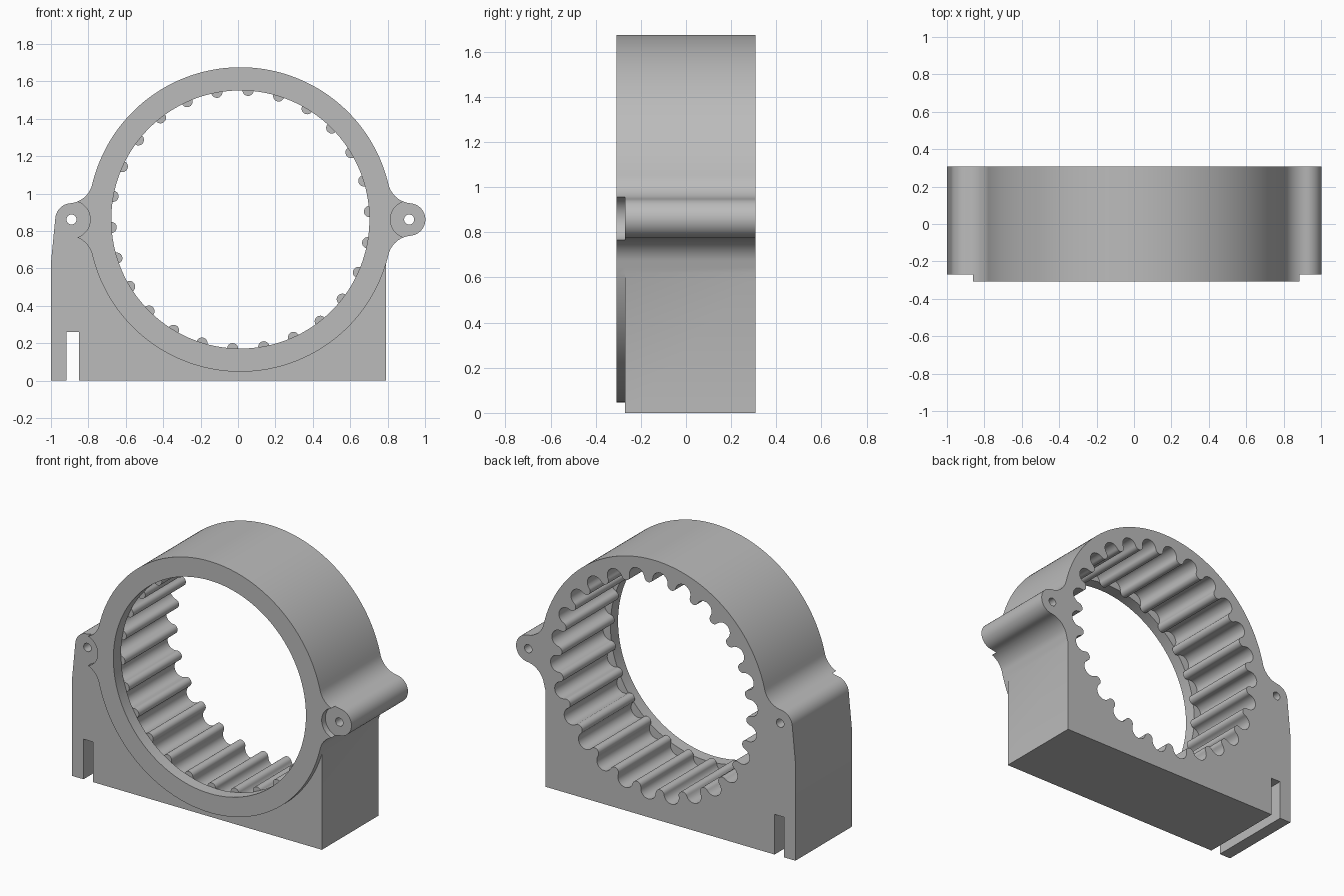
import bpy, bmesh, math
from math import cos, sin, pi, radians

if "Cube" in bpy.data.objects:
    bpy.data.objects.remove(bpy.data.objects["Cube"])

CX, CZ = 0.0125, 0.861          # ring axis
R_OUT, R_LIP = 0.814, 0.69
EAR, EAR_R, FILLET = 0.9025, 0.087, 0.133
BACK, FACE, RIM, LIP = 0.308, -0.27, -0.308, -0.23

grey = bpy.data.materials.new("light_grey")
grey.diffuse_color = (0.5, 0.5, 0.5, 1)
grey.use_nodes = True
grey.node_tree.nodes["Principled BSDF"].inputs["Base Color"].default_value = grey.diffuse_color


def arc(cx, cz, r, a0, a1, n):
    return [(cx + r * cos(a0 + (a1 - a0) * i / n), cz + r * sin(a0 + (a1 - a0) * i / n))
            for i in range(n + 1)]


def plate(name, pts, y0, y1):
    """Solid made by extruding an x-z outline from y0 to y1."""
    clean = [p for i, p in enumerate(pts) if math.dist(p, pts[i - 1]) > 1e-5]
    bm = bmesh.new()
    a = [bm.verts.new((x, y0, z)) for x, z in clean]
    b = [bm.verts.new((x, y1, z)) for x, z in clean]
    bm.faces.new(a)
    bm.faces.new(b[::-1])
    for i in range(len(a)):
        bm.faces.new((a[i - 1], b[i - 1], b[i], a[i]))
    bmesh.ops.recalc_face_normals(bm, faces=bm.faces)
    me = bpy.data.meshes.new(name)
    bm.to_mesh(me)
    bm.free()
    me.materials.append(grey)
    ob = bpy.data.objects.new(name, me)
    bpy.context.collection.objects.link(ob)
    return ob


def combine(ob, other, op):
    """Apply a boolean and remove the helper."""
    m = ob.modifiers.new("cut", 'BOOLEAN')
    m.operation, m.object, m.solver = op, other, 'EXACT'
    bpy.context.view_layer.objects.active = ob
    bpy.ops.object.modifier_apply(modifier=m.name)
    bpy.data.objects.remove(other)


def disc(name, x, z, r, y0, y1, n):
    return plate(name, arc(x, z, r, 0, 2 * pi, n)[:-1], y0, y1)


# Fillet between ring and ear: its centre follows from the two tangencies
d = R_OUT + FILLET
t = math.acos((d * d + EAR * EAR - (EAR_R + FILLET) ** 2) / (2 * d * EAR))
fx, fz = d * cos(t), d * sin(t)
e = math.atan2(fz, fx - EAR)     # tangent direction on the ear

# Right ear upper half, from the ear tip up to the ring
upper = (arc(CX + EAR, CZ, EAR_R, 0, e, 12)
         + arc(CX + fx, CZ + fz, FILLET, e - pi, t - pi, 14)[1:])


def flip_x(pts):
    return [(2 * CX - x, z) for x, z in pts][::-1]


def flip_z(pts):
    return [(x, 2 * CZ - z) for x, z in pts][::-1]


top = arc(CX, CZ, R_OUT, t, pi - t, 96)[1:-1]
bottom = arc(CX, CZ, R_OUT, pi + t, 2 * pi - t, 80)[1:-1]
left_up = flip_x(upper)
right_low = flip_z(upper)
left_low = flip_z(left_up)

# Raised front rim, cleared around both ears
rim = plate("rim", upper + top + left_up + left_low + bottom + right_low, RIM, FACE)
for s in (-1, 1):
    combine(rim, disc("ear_recess", CX + s * EAR, CZ, 0.1, -0.5, 0, 48), 'DIFFERENCE')

# Housing: ring, ears and square foot
ex = CX - EAR
bx, bz = -1.0, 0.63
dist = math.hypot(bx - ex, bz - CZ)
tang = math.atan2(bz - CZ, bx - ex) % (2 * pi) - math.acos(EAR_R / dist)
ear_end = arc(ex, CZ, EAR_R, pi - e, tang, 14)
tail = bottom[-2:]               # short piece of ring above the foot
outline = (upper + top + left_up[:15] + ear_end[1:]
           + [(bx, bz), (bx, 0), (tail[0][0], 0)] + tail + right_low)
housing = plate("toothed_ring_housing", outline, FACE, BACK)
combine(housing, rim, 'UNION')

# Toothed bore: alternating round teeth and round valleys
N, RT, TOOTH = 26, 0.692, 0.03
pitch = 2 * pi / N
ha = math.atan2(TOOTH, RT)
rj = math.hypot(TOOTH, RT)
hv = pitch / 2 - ha
vr, vc = rj * sin(hv), rj * cos(hv)
teeth = []
for k in range(N):
    a = radians(90 - 3.4) + k * pitch
    for c, r, sgn, mid in ((RT, TOOTH, -1, a), (vc, vr, 1, a + pitch / 2)):
        for i in range(12):
            p = pi * i / 12
            u, v = c + sgn * r * sin(p), -r * cos(p)
            teeth.append((CX + u * cos(mid) - v * sin(mid), CZ + u * sin(mid) + v * cos(mid)))
combine(housing, plate("tooth_cutter", teeth, LIP, 0.5), 'DIFFERENCE')

# Plain front lip, ear holes and foot slot
combine(housing, disc("lip_cutter", CX, CZ, R_LIP, -0.5, LIP, 128), 'DIFFERENCE')
for s in (-1, 1):
    combine(housing, disc("hole_cutter", CX + s * EAR, CZ, 0.027, -0.5, 0.5, 24), 'DIFFERENCE')
slot = [(-0.918, -0.1), (-0.85, -0.1), (-0.85, 0.26), (-0.918, 0.26)]
combine(housing, plate("slot_cutter", slot, -0.5, 0.5), 'DIFFERENCE')

bpy.ops.object.select_all(action='DESELECT')
housing.select_set(True)
bpy.context.view_layer.objects.active = housing
bpy.ops.object.shade_smooth_by_angle(angle=radians(30))
